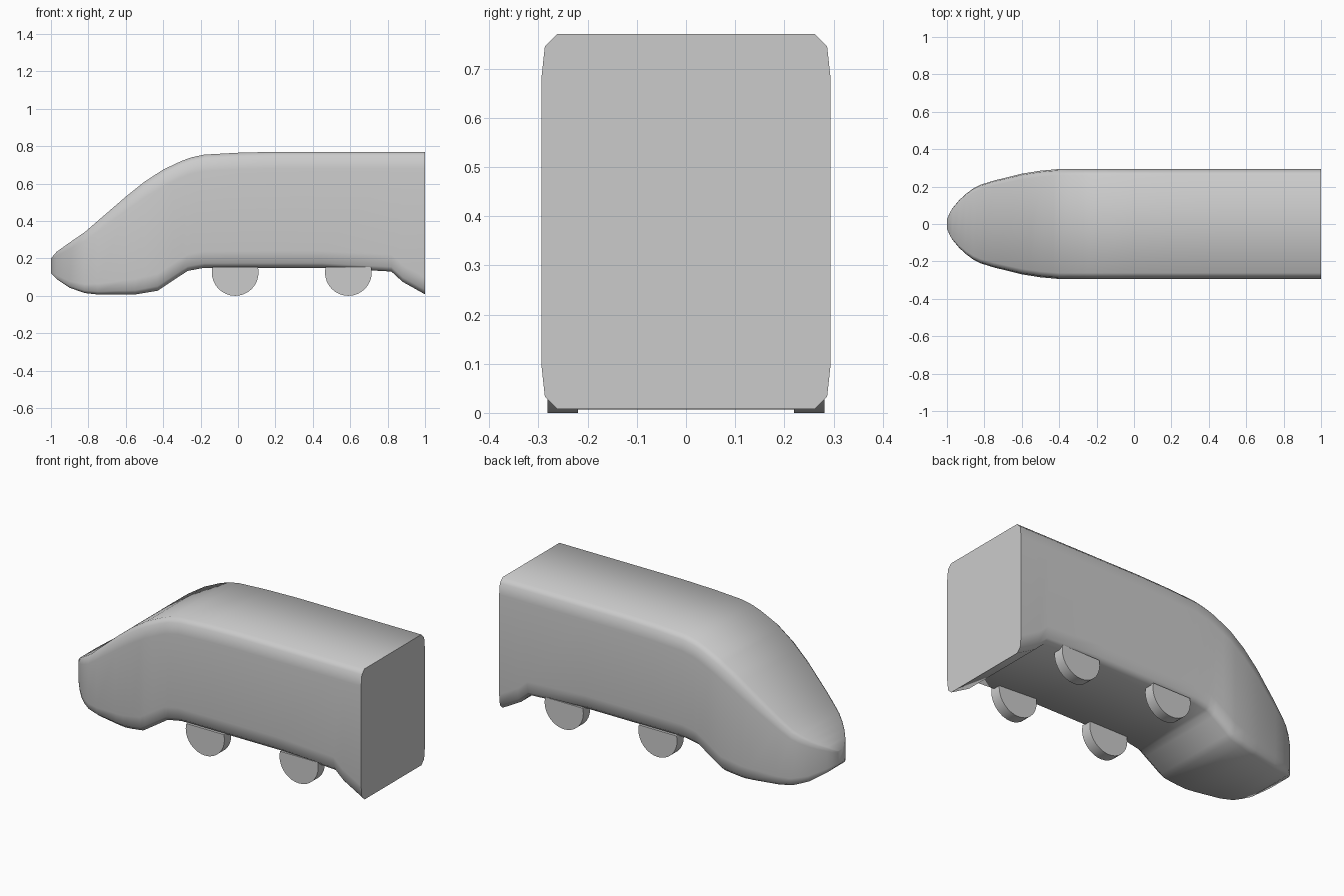
import bpy, bmesh, math
from mathutils import Matrix

if "Cube" in bpy.data.objects:
    bpy.data.objects.remove(bpy.data.objects["Cube"])

# Side profile (roof and belly) and plan half-width, as (x, value)
ROOF = [(-1, .20), (-.97, .235), (-.9, .285), (-.82, .34), (-.6, .53), (-.5, .61), (-.4, .675),
        (-.3, .722), (-.25, .74), (-.18, .755), (0, .765), (.2, .77), (1, .77)]
BELLY = [(-1, .12), (-.97, .09), (-.9, .043), (-.82, .015), (-.75, .007), (-.55, .007),
         (-.43, .027), (-.35, .08), (-.27, .133), (-.18, .15), (.45, .15), (.82, .13),
         (.88, .075), (1, .008)]
WIDTH = [(-1, .025), (-.985, .06), (-.97, .085), (-.935, .127), (-.9, .16), (-.86, .19), (-.82, .21),
         (-.75, .232), (-.6, .269), (-.5, .285), (-.4, .294), (1, .294)]


def sample(curve, x):
    for (x0, v0), (x1, v1) in zip(curve, curve[1:]):
        if x <= x1:
            return v0 + (v1 - v0) * (x - x0) / (x1 - x0)
    return curve[-1][1]


def finish(bm, name, angle):
    bmesh.ops.recalc_face_normals(bm, faces=bm.faces)
    mesh = bpy.data.meshes.new(name)
    bm.to_mesh(mesh)
    bm.free()
    ob = bpy.data.objects.new(name, mesh)
    bpy.context.collection.objects.link(ob)
    bpy.ops.object.select_all(action='DESELECT')
    ob.select_set(True)
    bpy.context.view_layer.objects.active = ob
    bpy.ops.object.shade_smooth_by_angle(angle=math.radians(angle))
    return ob


def section(x):
    """Rounded box cross-section, corners shrinking towards the nose."""
    w, top, low = sample(WIDTH, x), sample(ROOF, x), sample(BELLY, x)
    k = min(1, (top - low) / .62)
    half = [(.89 * w, top), (.976 * w, top - .025 * k), (w, top - .09 * k),
            (w, low + .09 * k), (.976 * w, low + .025 * k), (.89 * w, low)]
    return half + [(-y, z) for y, z in reversed(half)]


# Train body: lofted cross-sections
bm = bmesh.new()
stations = sorted({p[0] for p in ROOF + BELLY + WIDTH})
rings = [[bm.verts.new((x, y, z)) for y, z in section(x)] for x in stations]
for a, b in zip(rings, rings[1:]):
    for i in range(len(a)):
        j = (i + 1) % len(a)
        bm.faces.new((a[i], a[j], b[j], b[i]))
bm.faces.new(rings[0])
bm.faces.new(rings[-1])
finish(bm, "train_body", 50)

# Wheels: discs cut off just inside the belly
for pos, cx in (("front", -.015), ("rear", .59)):
    for side, cy in (("right", -.251), ("left", .251)):
        bm = bmesh.new()
        bmesh.ops.create_cone(bm, cap_ends=True, segments=32, radius1=.125, radius2=.125, depth=.062,
                              matrix=Matrix.Translation((cx, cy, .125)) @ Matrix.Rotation(math.pi / 2, 4, 'X'))
        cut = bmesh.ops.bisect_plane(bm, geom=bm.verts[:] + bm.edges[:] + bm.faces[:],
                                     plane_co=(0, 0, .155), plane_no=(0, 0, 1), clear_outer=True)
        bmesh.ops.holes_fill(bm, edges=[e for e in cut["geom_cut"] if isinstance(e, bmesh.types.BMEdge)])
        finish(bm, f"{pos}_{side}_wheel", 30)
